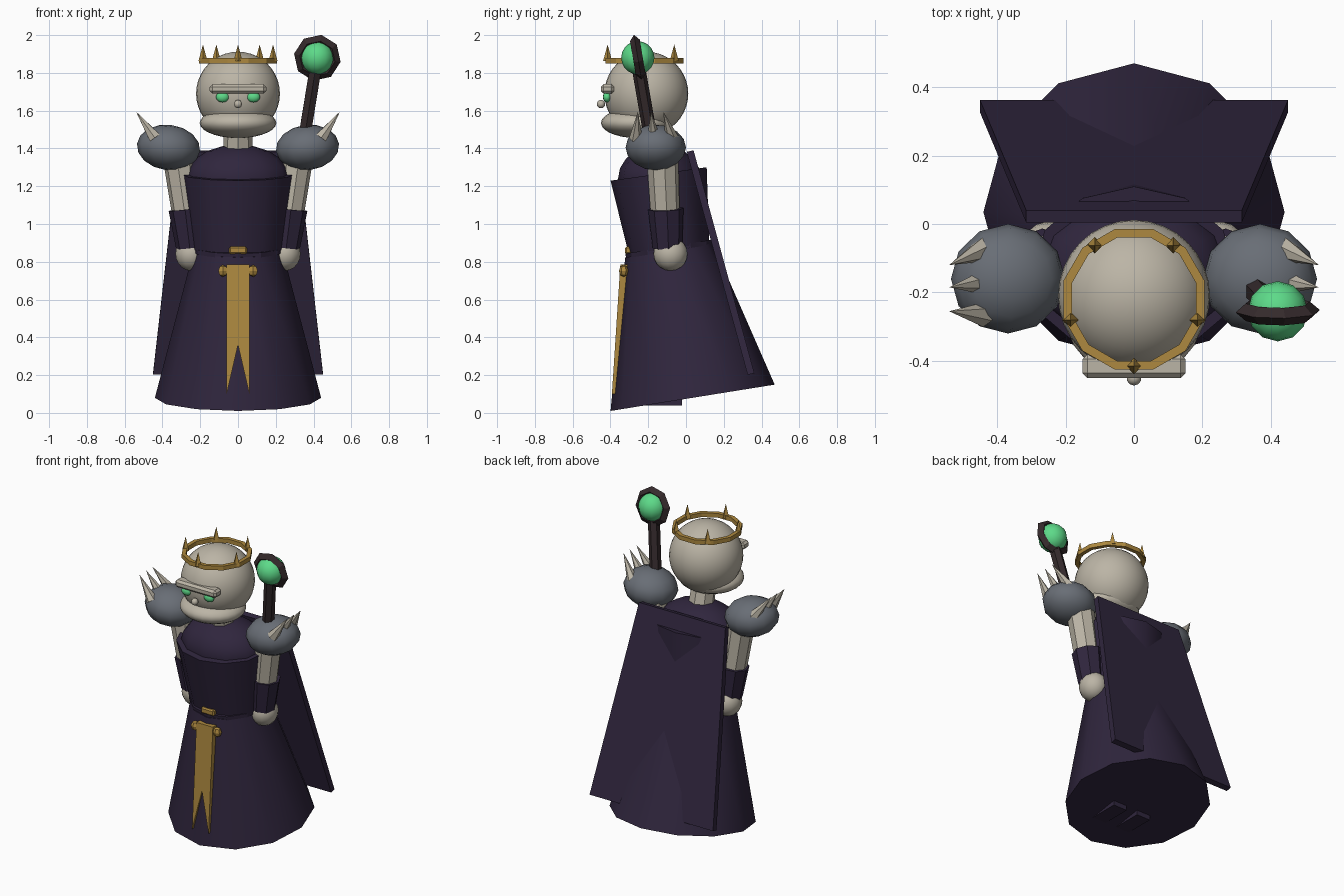
import bpy, bmesh, math
from mathutils import Vector, Matrix

cube = bpy.data.objects.get("Cube")
if cube:
    bpy.data.objects.remove(cube)


def material(name, rgb):
    m = bpy.data.materials.new(name)
    m.use_nodes = True
    m.diffuse_color = (*rgb, 1)
    m.node_tree.nodes["Principled BSDF"].inputs["Base Color"].default_value = (*rgb, 1)
    return m


PURPLE = material("dark purple cloth", (0.029, 0.019, 0.047))
BONE = material("bone", (0.50, 0.46, 0.38))
GOLD = material("gold", (0.42, 0.25, 0.05))
GREEN = material("glowing green", (0.11, 0.70, 0.25))
STEEL = material("steel grey", (0.14, 0.155, 0.18))
WOOD = material("dark wood", (0.035, 0.023, 0.025))


def finish(name, bm, mat, angle=None):
    bmesh.ops.recalc_face_normals(bm, faces=bm.faces)
    mesh = bpy.data.meshes.new(name)
    bm.to_mesh(mesh)
    bm.free()
    mesh.materials.append(mat)
    ob = bpy.data.objects.new(name, mesh)
    bpy.context.collection.objects.link(ob)
    if angle:
        bpy.ops.object.select_all(action="DESELECT")
        ob.select_set(True)
        bpy.context.view_layer.objects.active = ob
        bpy.ops.object.shade_smooth_by_angle(angle=math.radians(angle))
    return ob


def tube(name, start, end, r0, r1, sides, mat, angle=None, widen=1):
    """Tapered cylinder between two points; widen stretches it along x."""
    a, b = Vector(start), Vector(end)
    bm = bmesh.new()
    bmesh.ops.create_cone(bm, cap_ends=True, segments=sides, radius1=r0,
                          radius2=r1, depth=(b - a).length)
    turn = Vector((0, 0, 1)).rotation_difference(b - a).to_matrix().to_4x4()
    bm.transform(Matrix.Translation((a + b) / 2) @ turn @ Matrix.Diagonal((widen, 1, 1, 1)))
    return finish(name, bm, mat, angle)


def ellipsoid(name, centre, radii, segs, rings, mat, angle=50, roll=0):
    bm = bmesh.new()
    bmesh.ops.create_uvsphere(bm, u_segments=segs, v_segments=rings, radius=1)
    bm.transform(Matrix.Translation(centre) @ Matrix.Rotation(roll, 4, "Y")
                 @ Matrix.Diagonal((*radii, 1)))
    return finish(name, bm, mat, angle)


def box(name, centre, size, mat, bevel=0):
    bm = bmesh.new()
    bmesh.ops.create_cube(bm, size=1)
    bm.transform(Matrix.Translation(centre) @ Matrix.Diagonal((*size, 1)))
    if bevel:
        bmesh.ops.bevel(bm, geom=bm.edges[:], offset=bevel, segments=1, affect="EDGES")
    return finish(name, bm, mat)


def slab(name, points, offset, mat):
    """Flat outline pushed along an offset to give it thickness."""
    bm = bmesh.new()
    face = bm.faces.new([bm.verts.new(p) for p in points])
    out = bmesh.ops.extrude_face_region(bm, geom=[face], use_keep_orig=True)
    bmesh.ops.translate(bm, vec=offset,
                        verts=[v for v in out["geom"] if isinstance(v, bmesh.types.BMVert)])
    return finish(name, bm, mat)


def ring(name, centre, axis, radius, section, sides, mat, start=0):
    """Hoop swept from a small (radial, axial) cross-section."""
    bm = bmesh.new()
    loops = []
    for i in range(sides):
        t = start + math.tau * i / sides
        loops.append([bm.verts.new(((radius + r) * math.cos(t), (radius + r) * math.sin(t), h))
                      for r, h in section])
    n = len(section)
    for i in range(sides):
        p, q = loops[i], loops[(i + 1) % sides]
        for j in range(n):
            k = (j + 1) % n
            bm.faces.new((p[j], q[j], q[k], p[k]))
    turn = Vector((0, 0, 1)).rotation_difference(Vector(axis)).to_matrix().to_4x4()
    bm.transform(Matrix.Translation(centre) @ turn)
    return finish(name, bm, mat)


# Leaning robe
tube("skirt", (0, 0.035, 0.08), (0, -0.09, 0.86), 0.44, 0.235, 12, PURPLE, 40)
tube("torso", (0, -0.09, 0.87), (0, -0.145, 1.265), 0.215, 0.257, 12, PURPLE, 40, widen=1.17)
ellipsoid("collar_dome", (0, -0.14, 1.24), (0.28, 0.22, 0.18), 12, 10, PURPLE)
tube("belt", (0, -0.088, 0.855), (0, -0.092, 0.88), 0.232, 0.232, 12, PURPLE, widen=1.06)

# Cape hanging off the back
slab("cape", [(-0.315, 0.04, 1.39), (0.315, 0.04, 1.39),
              (0.45, 0.362, 0.21), (-0.45, 0.362, 0.21)], (0, -0.036, -0.008), PURPLE)

# Forked sash, buckle and knots
outline = [(-0.06, 0.785), (0.06, 0.785), (0.06, 0.1), (0, 0.36), (-0.06, 0.1)]
slab("sash", [(x, -0.348 - (0.78 - z) * 0.065, z) for x, z in outline], (0, 0.04, 0), GOLD)
box("buckle", (0, -0.305, 0.86), (0.095, 0.035, 0.04), GOLD, 0.008)

# Head and face
tube("neck", (0, -0.15, 1.34), (0, -0.19, 1.52), 0.08, 0.075, 8, BONE)
ellipsoid("skull", (0, -0.21, 1.69), (0.222, 0.222, 0.222), 32, 20, BONE)
ellipsoid("jaw", (0, -0.26, 1.535), (0.203, 0.19, 0.08), 24, 14, BONE)
box("brow", (0, -0.415, 1.715), (0.3, 0.07, 0.05), BONE, 0.014)
ellipsoid("nose", (0, -0.45, 1.635), (0.022, 0.022, 0.022), 10, 8, BONE)

# Crown with five points
band = [(-0.013, -0.014), (0.013, -0.014), (0.013, 0.014), (-0.013, 0.014)]
ring("crown_band", (0, -0.22, 1.865), (0, 0, 1), 0.2, band, 12, GOLD, math.radians(15))
for i in range(5):
    t = math.tau * i / 5 - math.pi / 2
    x, y = 0.195 * math.cos(t), -0.22 + 0.195 * math.sin(t)
    tube("crown_point", (x, y, 1.862), (x, y, 1.95), 0.024, 0, 4, GOLD)

# Paired parts
for side, s in (("left", 1), ("right", -1)):
    ellipsoid(side + "_eye", (s * 0.082, -0.418, 1.672), (0.035, 0.022, 0.028), 12, 8, GREEN)
    ellipsoid(side + "_sash_knot", (s * 0.08, -0.33, 0.752), (0.028, 0.025, 0.032), 6, 4, GOLD, None)
    box(side + "_foot", (s * 0.09, -0.15, 0.09), (0.1, 0.26, 0.1), PURPLE)
    ellipsoid(side + "_shoulder_pad", (s * 0.368, -0.16, 1.405), (0.168, 0.16, 0.12),
              12, 8, STEEL, roll=s * -0.12)
    for base, tip in ((-0.075, -0.12), (-0.17, -0.185), (-0.265, -0.255)):
        tube(side + "_pad_spike", (s * 0.44, base, 1.455), (s * 0.54, tip, 1.595),
             0.036, 0, 6, BONE)
    tube(side + "_arm", (s * 0.315, -0.125, 1.36), (s * 0.272, -0.11, 1.05), 0.085, 0.077, 8, BONE)
    tube(side + "_bracer", (s * 0.274, -0.107, 1.08), (s * 0.25, -0.098, 0.875),
         0.094, 0.078, 8, PURPLE)
    ellipsoid(side + "_hand", (s * 0.248, -0.082, 0.842), (0.085, 0.09, 0.09), 14, 10, BONE)

# Staff held up through the left hand
tube("staff_shaft", (0.25, -0.08, 0.84), (0.41, -0.25, 1.82), 0.036, 0.036, 6, WOOD)
diamond = [(-0.03, 0), (0, -0.026), (0.03, 0), (0, 0.026)]
ring("staff_head_ring", (0.42, -0.255, 1.88), (0, 1, 0.17), 0.095, diamond, 8, WOOD,
     math.radians(10))
ellipsoid("staff_orb", (0.42, -0.255, 1.88), (0.088, 0.088, 0.088), 12, 10, GREEN)
